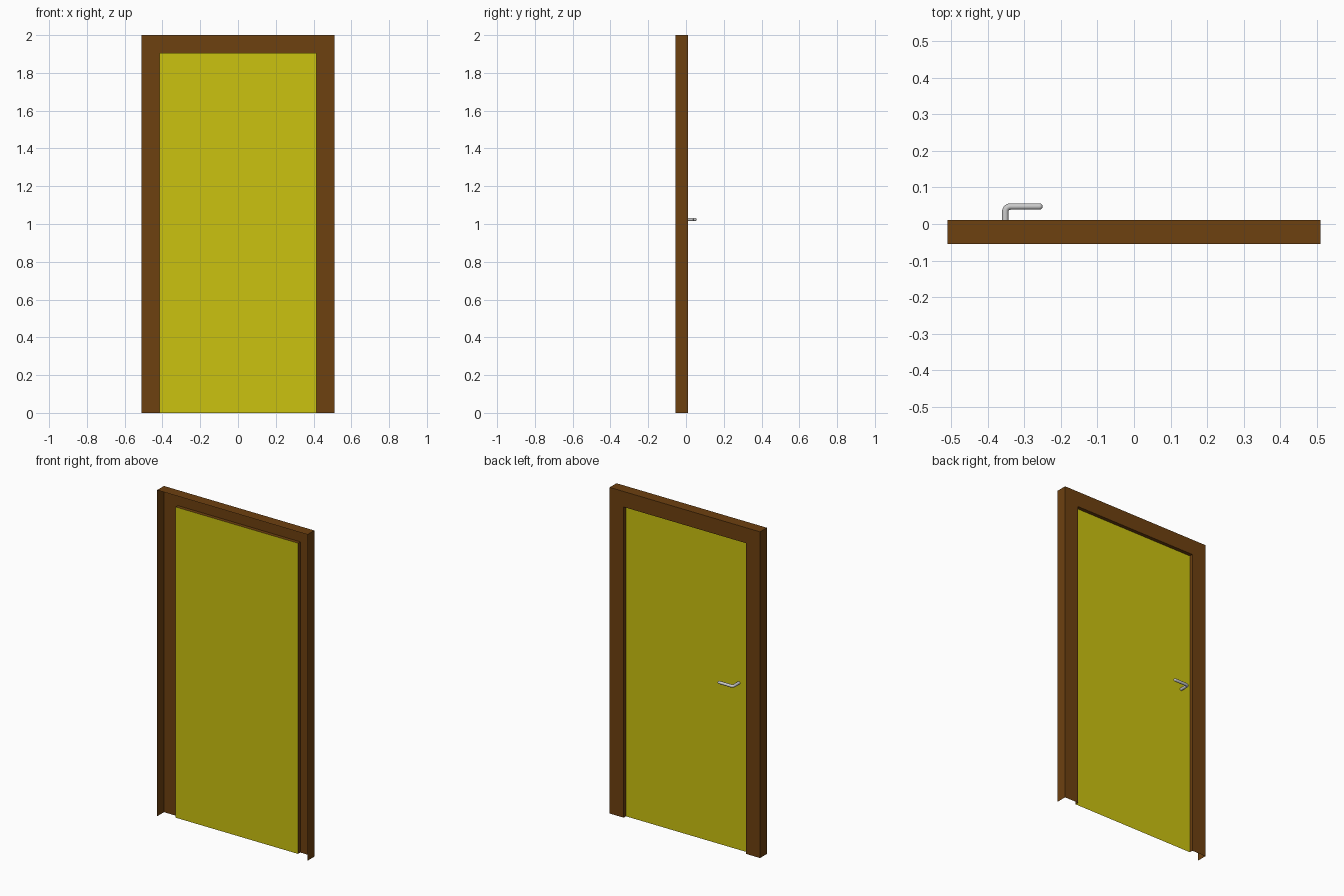
import bpy
import math

if "Cube" in bpy.data.objects:
    bpy.data.objects.remove(bpy.data.objects["Cube"])


def material(name, color):
    mat = bpy.data.materials.new(name)
    mat.diffuse_color = (*color, 1)
    mat.use_nodes = True
    mat.node_tree.nodes["Principled BSDF"].inputs["Base Color"].default_value = mat.diffuse_color
    return mat


def mesh_object(name, verts, faces, mat):
    mesh = bpy.data.meshes.new(name)
    mesh.from_pydata(verts, [], faces)
    mesh.materials.append(mat)
    obj = bpy.data.objects.new(name, mesh)
    bpy.context.collection.objects.link(obj)
    return obj


brown = material("brown_wood", (0.155, 0.052, 0.005))
yellow = material("yellow_paint", (0.6, 0.54, 0.005))

OUTER, INNER = 0.51, 0.415     # half widths of frame and opening
TOP, OPENING = 2.0, 1.905      # heights of frame and opening
FRONT, BACK, DOOR_Y = -0.055, 0.011, -0.011

# Door frame: open-fronted sheet section swept up, across and down
section = [(OUTER, TOP, FRONT), (OUTER, TOP, BACK),
           (INNER, OPENING, BACK), (INNER, OPENING, DOOR_Y)]
verts, faces = [], []
for half, height, y in section:
    verts += [(-half, y, 0), (-half, y, height), (half, y, height), (half, y, 0)]
for row in range(len(section) - 1):
    for col in range(3):
        a = row * 4 + col
        faces.append((a, a + 4, a + 5, a + 1))
mesh_object("door_frame", verts, faces, brown)

# Door leaf: flat sheet closing the rear recess
mesh_object("door_leaf",
            [(-INNER, DOOR_Y, 0), (INNER, DOOR_Y, 0),
             (INNER, DOOR_Y, OPENING), (-INNER, DOOR_Y, OPENING)],
            [(0, 1, 2, 3)], yellow)

# Lever handle: round bar with a tight bend and a rounded tip
R, BEND = 0.0088, 0.014
x0, y1, z, tip = -0.352, 0.0478, 1.024, -0.25
path = [(x0, DOOR_Y, 1.0)]
for i in range(7):
    t = math.pi / 2 * i / 6
    path.append((x0 + BEND * (1 - math.cos(t)), y1 - BEND * (1 - math.sin(t)), 1.0))
for i in range(6):
    t = math.pi / 2 * i / 5
    path.append((tip - R + R * math.sin(t), y1, max(math.cos(t), 0.02)))

curve = bpy.data.curves.new("lever_handle", 'CURVE')
curve.dimensions = '3D'
curve.bevel_depth = R
curve.bevel_resolution = 4
curve.use_fill_caps = True
spline = curve.splines.new('POLY')
spline.points.add(len(path) - 1)
for point, (x, y, radius) in zip(spline.points, path):
    point.co = (x, y, z, 1)
    point.radius = radius
handle = bpy.data.objects.new("lever_handle", curve)
bpy.context.collection.objects.link(handle)
bpy.context.view_layer.objects.active = handle
handle.select_set(True)
bpy.ops.object.convert(target='MESH')
bpy.ops.object.shade_smooth_by_angle(angle=math.radians(40))
